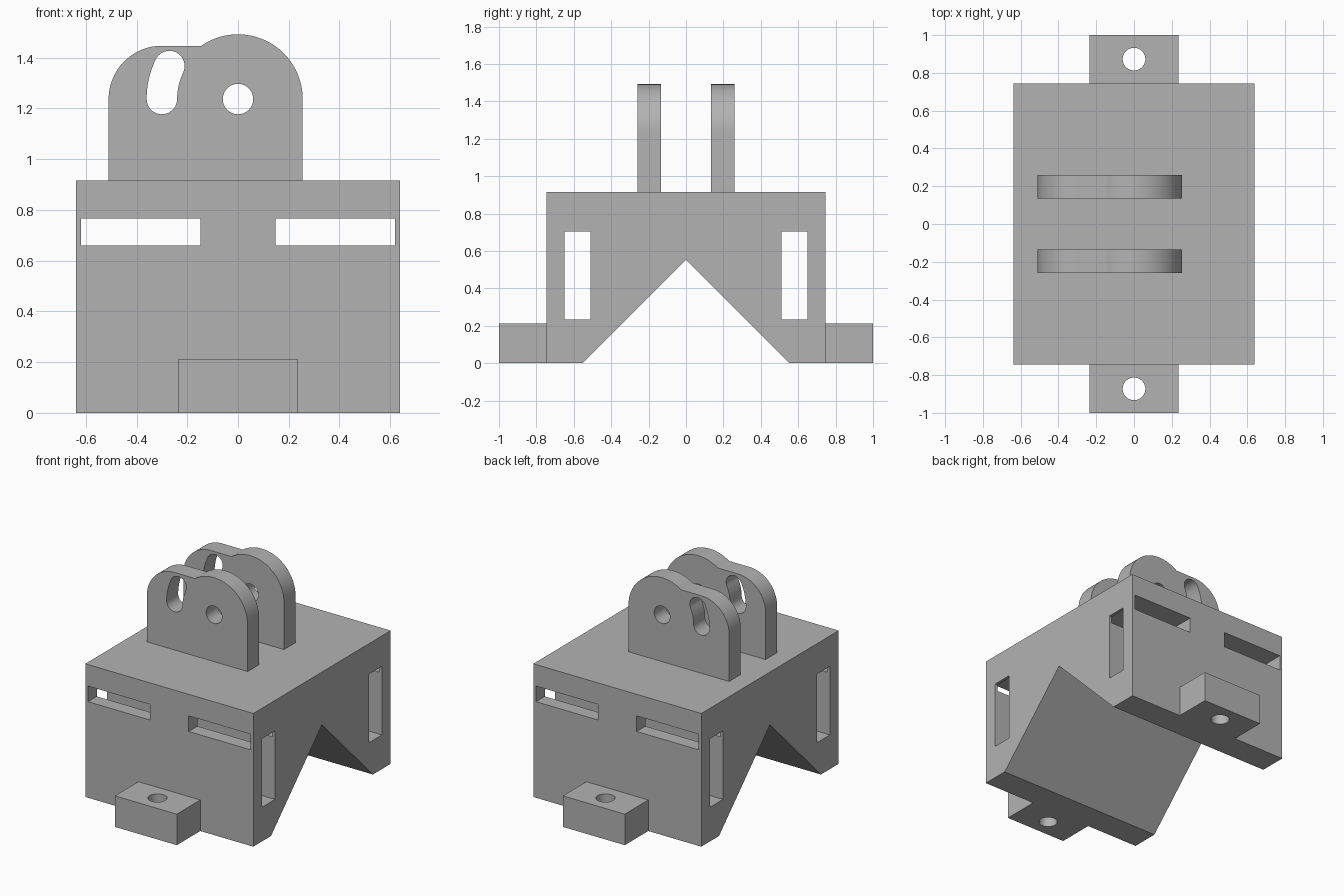
import bpy
import bmesh
from math import cos, sin, pi, radians, atan2
from mathutils import Vector

cube = bpy.data.objects.get("Cube")
if cube:
    bpy.data.objects.remove(cube, do_unlink=True)

GREY = (0.45, 0.45, 0.45, 1.0)
grey = bpy.data.materials.new("plain grey")
grey.use_nodes = True
grey.diffuse_color = GREY
grey.node_tree.nodes["Principled BSDF"].inputs["Base Color"].default_value = GREY

# How a flat (u, v) outline is placed in space at depth d along each axis
PLACE = {
    "x": lambda u, v, d: (d, u, v),
    "y": lambda u, v, d: (u, d, v),
    "z": lambda u, v, d: (u, v, d),
}


def prism(name, outline, axis, start, end):
    """Extrude an outline along an axis from start to end."""
    bm = bmesh.new()
    face = bm.faces.new([bm.verts.new(PLACE[axis](u, v, start)) for u, v in outline])
    grown = bmesh.ops.extrude_face_region(bm, geom=[face])["geom"]
    shift = Vector(PLACE[axis](0, 0, end - start))
    bmesh.ops.translate(bm, vec=shift, verts=[g for g in grown if isinstance(g, bmesh.types.BMVert)])
    bmesh.ops.recalc_face_normals(bm, faces=bm.faces)
    mesh = bpy.data.meshes.new(name)
    bm.to_mesh(mesh)
    bm.free()
    mesh.materials.append(grey)
    obj = bpy.data.objects.new(name, mesh)
    bpy.context.collection.objects.link(obj)
    return obj


def rect(u0, u1, v0, v1):
    return [(u0, v0), (u1, v0), (u1, v1), (u0, v1)]


def arc(cu, cv, r, a0, a1, steps):
    angles = [a0 + (a1 - a0) * i / steps for i in range(steps + 1)]
    return [(cu + r * cos(a), cv + r * sin(a)) for a in angles]


def circle(cu, cv, r, steps=48):
    return arc(cu, cv, r, 0, 2 * pi, steps)[:-1]


def finish(obj, cutters):
    """Cut the openings, bake the result and smooth the round walls."""
    for cutter in cutters:
        mod = obj.modifiers.new("cut", "BOOLEAN")
        mod.operation = "DIFFERENCE"
        mod.solver = "EXACT"
        mod.object = cutter
    bpy.context.view_layer.update()
    baked = bpy.data.meshes.new_from_object(obj.evaluated_get(bpy.context.evaluated_depsgraph_get()))
    obj.modifiers.clear()
    obj.data = baked
    for cutter in cutters:
        bpy.data.objects.remove(cutter, do_unlink=True)
    bpy.ops.object.select_all(action="DESELECT")
    obj.select_set(True)
    bpy.context.view_layer.objects.active = obj
    bpy.ops.object.shade_smooth_by_angle(angle=radians(30))


W, D, H = 0.638, 0.745, 0.915      # half width, half depth and height of the body
TAB_W, TAB_H = 0.235, 0.213
PIVOT_Z, LOBE_R = 1.237, 0.255     # main pivot sits at x = 0
SLOT_R, SLOT_END = 0.3, pi - radians(25.7)

# Body with a V notch along its underside
body = prism("body", [(-D, 0), (-0.553, 0), (0, 0.553), (0.553, 0), (D, 0), (D, H), (-D, H)],
             "x", -W, W)
cutters = []
for s in (-1, 1):
    cutters.append(prism("strap_slot_cutter", rect(s * 0.147, s * 0.618, 0.66, 0.767), "y", -1.2, 1.2))
    cutters.append(prism("side_slot_cutter", rect(s * 0.51, s * 0.65, 0.235, 0.705), "x", -1.2, 1.2))
finish(body, cutters)

# Mounting tabs with a vertical screw hole
for side, s in (("front", -1), ("back", 1)):
    tab = prism(side + "_tab", rect(-TAB_W, TAB_W, s * D, s), "z", 0, TAB_H)
    finish(tab, [prism("screw_hole_cutter", circle(0, s * 0.873, 0.06), "z", -0.1, 0.4)])

# Hinge plates: a large pivot lobe on the right, a smaller rounded shoulder on the left
shoulder_r = 0.21
plate_outline = (
    [(-SLOT_R - shoulder_r, H), (LOBE_R, H)]
    + arc(0, PIVOT_Z, LOBE_R, 0, atan2(shoulder_r, -0.145), 32)
    + arc(-SLOT_R, PIVOT_Z, shoulder_r, pi / 2, pi, 24)
)
# Curved slot centred on the pivot, with round ends
slot_outline = (
    arc(0, PIVOT_Z, SLOT_R + 0.06, SLOT_END, pi, 12)
    + arc(-SLOT_R, PIVOT_Z, 0.06, pi, 2 * pi, 20)[1:-1]
    + arc(0, PIVOT_Z, SLOT_R - 0.06, pi, SLOT_END, 12)
    + arc(SLOT_R * cos(SLOT_END), PIVOT_Z + SLOT_R * sin(SLOT_END), 0.06,
          SLOT_END - pi, SLOT_END - 2 * pi, 20)[1:-1][::-1][::-1]
)
# The upper end bulges away from the lower end
upper = arc(SLOT_R * cos(SLOT_END), PIVOT_Z + SLOT_R * sin(SLOT_END), 0.06,
            SLOT_END - pi, SLOT_END, 20)[1:-1]
slot_outline = slot_outline[:-19] + upper

for side, s in (("front", -1), ("back", 1)):
    plate = prism(side + "_hinge_plate", plate_outline, "y", s * 0.135, s * 0.26)
    finish(plate, [
        prism("pivot_hole_cutter", circle(0, PIVOT_Z, 0.06), "y", -0.5, 0.5),
        prism("slot_cutter", slot_outline, "y", -0.5, 0.5),
    ])
